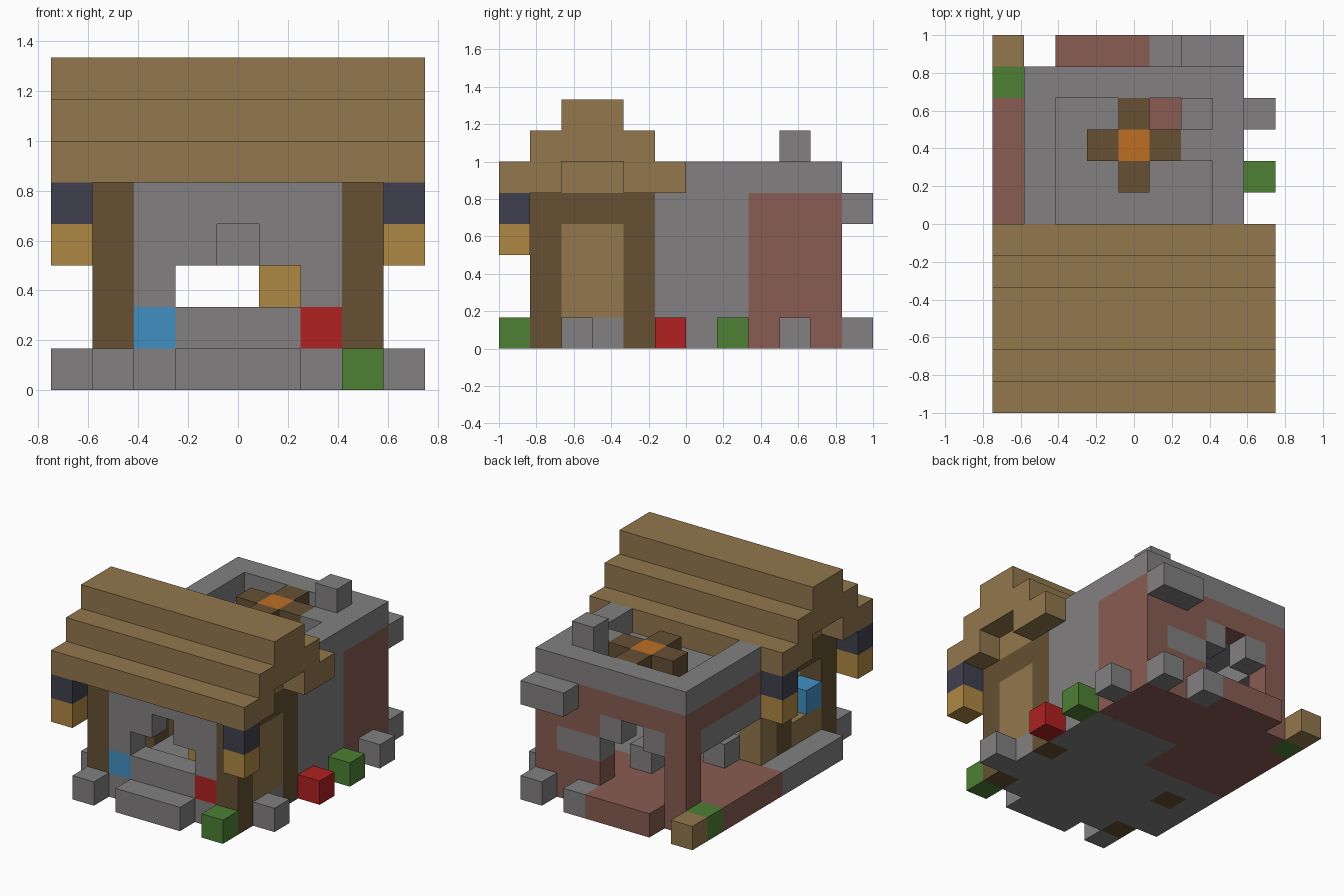
import bpy
import bmesh
from mathutils import Vector

default = bpy.data.objects.get("Cube")
if default:
    bpy.data.objects.remove(default, do_unlink=True)

UNIT = 1 / 6  # size of one building block


def linear(c):
    c /= 255
    return c / 12.92 if c <= 0.04045 else ((c + 0.055) / 1.055) ** 2.4


def material(name, *rgb):
    mat = bpy.data.materials.new(name)
    mat.use_nodes = True
    color = [linear(c) for c in rgb] + [1]
    mat.diffuse_color = color
    node = next(n for n in mat.node_tree.nodes if n.type == "BSDF_PRINCIPLED")
    node.inputs["Base Color"].default_value = color
    node.inputs["Roughness"].default_value = 0.9
    return mat


planks = material("plank tan", 146, 119, 77)
timber = material("dark timber", 102, 80, 51)
stone = material("stone grey", 130, 128, 129)
brick = material("brick pink", 136, 92, 82)
iron = material("iron navy", 64, 64, 79)
gold = material("lamp gold", 175, 137, 67)
glass = material("glass blue", 65, 143, 193)
red = material("flower red", 176, 33, 33)
green = material("leaf green", 78, 128, 51)
ember = material("ember orange", 190, 110, 35)


def block(name, mat, x, y, z):
    """Box on the block grid; each axis is a cell or a (start, end) range."""
    spans = [a if isinstance(a, tuple) else (a, a + 1) for a in (x, y, z)]
    low = Vector([s[0] for s in spans])
    high = Vector([s[1] for s in spans])
    middle = (low + high) / 2 - Vector((4.5, 6, 0))
    bm = bmesh.new()
    bmesh.ops.create_cube(bm, size=1)
    bmesh.ops.scale(bm, vec=(high - low) * UNIT, verts=bm.verts)
    bmesh.ops.translate(bm, vec=middle * UNIT, verts=bm.verts)
    mesh = bpy.data.meshes.new(name)
    bm.to_mesh(mesh)
    bm.free()
    mesh.materials.append(mat)
    obj = bpy.data.objects.new(name, mesh)
    bpy.context.collection.objects.link(obj)
    return obj


# Stepped roof with open gable ends
WIDE = (0, 9)
block("roof_eave_front", planks, WIDE, (0, 2), 5)
block("roof_eave_back", planks, WIDE, (4, 6), 5)
block("roof_middle", planks, WIDE, (1, 5), 6)
block("roof_ridge", planks, WIDE, (2, 4), 7)

# Timber frame on both sides
for side, x in (("right", 1), ("left", 7)):
    block("gable_" + side, planks, x, (2, 4), 5)
    block("beam_" + side, timber, x, (2, 4), 4)
    for end, y in (("front", 1), ("back", 4)):
        block(f"post_{side}_{end}", timber, x, y, (0, 5))

block("plank_wall_left", planks, 7, (2, 4), (1, 4))
block("plank_wall_right", planks, 1, (2, 4), 1)
block("plank_return_right", planks, 1, 5, (1, 5))
block("side_window", glass, 1, 2, 2)

# Floors
block("floor_front", stone, (2, 7), 1, 0)
block("floor_hall", stone, (1, 8), (2, 4), 0)
block("floor_between_posts", stone, (2, 7), 4, 0)
block("floor_threshold", stone, (1, 8), 5, 0)
block("floor_room_stone", stone, (4, 8), (6, 8), 0)
block("floor_room_brick", brick, (1, 4), (6, 8), 0)
block("floor_back_brick", brick, (1, 8), (8, 11), 0)

# Front wall around the stepped window
block("front_wall_sill", stone, (3, 6), 1, 1)
block("front_wall_blue", glass, 2, 1, 1)
block("front_wall_red", red, 6, 1, 1)
for side, x, shoulder in (("right", 2, (2, 4)), ("left", 6, (5, 7))):
    block("front_jamb_" + side, stone, x, 1, 2)
    block("front_shoulder_" + side, stone, shoulder, 1, 3)
block("front_lintel", stone, (2, 7), 1, 4)
block("inner_lintel", stone, (2, 7), 5, 4)

# Side walls of the rear room
block("side_wall_stone", stone, 7, (5, 8), (1, 5))
block("side_wall_brick", brick, 7, (8, 10), (1, 5))
block("open_side_band", stone, 1, (6, 10), 3)
block("open_side_lintel", brick, 1, (6, 10), 4)

# Back wall around the doorway
BACK = 10
block("back_corner", brick, 1, BACK, (1, 5))
block("back_wall_low", brick, (5, 8), BACK, 1)
block("back_wall_patch", stone, (5, 7), BACK, 2)
block("back_wall_end", brick, 7, BACK, 2)
block("back_wall_high", brick, (5, 8), BACK, 3)
block("back_lintel", brick, (2, 8), BACK, 4)
for x in (2, 4):
    block("back_door_shoulder", stone, x, BACK, 3)

# Terrace ceiling with a smoke hole, and its parapet
block("terrace", stone, (2, 7), (6, 9), 4)
block("terrace_back_right", stone, (2, 5), 9, 4)
block("terrace_back_left", stone, 6, 9, 4)
for side, x in (("right", 1), ("left", 7)):
    block("parapet_" + side, stone, x, (6, 11), 5)
block("parapet_back", stone, (2, 7), BACK, 5)
block("parapet_step", stone, 6, 8, 5)
block("chimney", stone, 6, 9, (5, 7))

# Fire pit on the terrace: four logs around the embers
block("fire_embers", ember, 4, 8, 5)
for dx, dy in ((1, 0), (-1, 0), (0, 1), (0, -1)):
    block("fire_log", timber, 4 + dx, 8 + dy, 5)

# Hanging lanterns
for x, y in ((0, 0), (8, 0), (0, 5)):
    block("lantern_cap", iron, x, y, 4)
    block("lantern_lamp", gold, x, y, 3)

# Furniture inside
block("table", stone, 4, 8, 1)
block("stool", stone, 2, 6, 1)
block("inside_lamp", gold, 5, 2, 2)

# Steps, terraces and planting at ground level
block("front_step", stone, (3, 6), 0, 0)
block("front_stone", stone, 1, 0, 0)
block("front_bush", green, 7, 0, 0)
for y, name, mat in ((2, "side_stone", stone), (5, "side_flower", red),
                     (7, "side_bush", green), (9, "side_stone", stone)):
    block(name, mat, 8, y, 0)
block("side_path_stone", stone, 0, (2, 6), 0)
block("side_path_brick", brick, 0, (6, 10), 0)
block("path_bush", green, 0, 10, 0)
block("path_crate", planks, 0, 11, 0)
block("back_step", brick, (2, 5), 11, 0)
for x in (5, 7):
    block("back_stone", stone, x, 11, 0)
block("back_ledge", stone, (6, 8), 11, 4)
